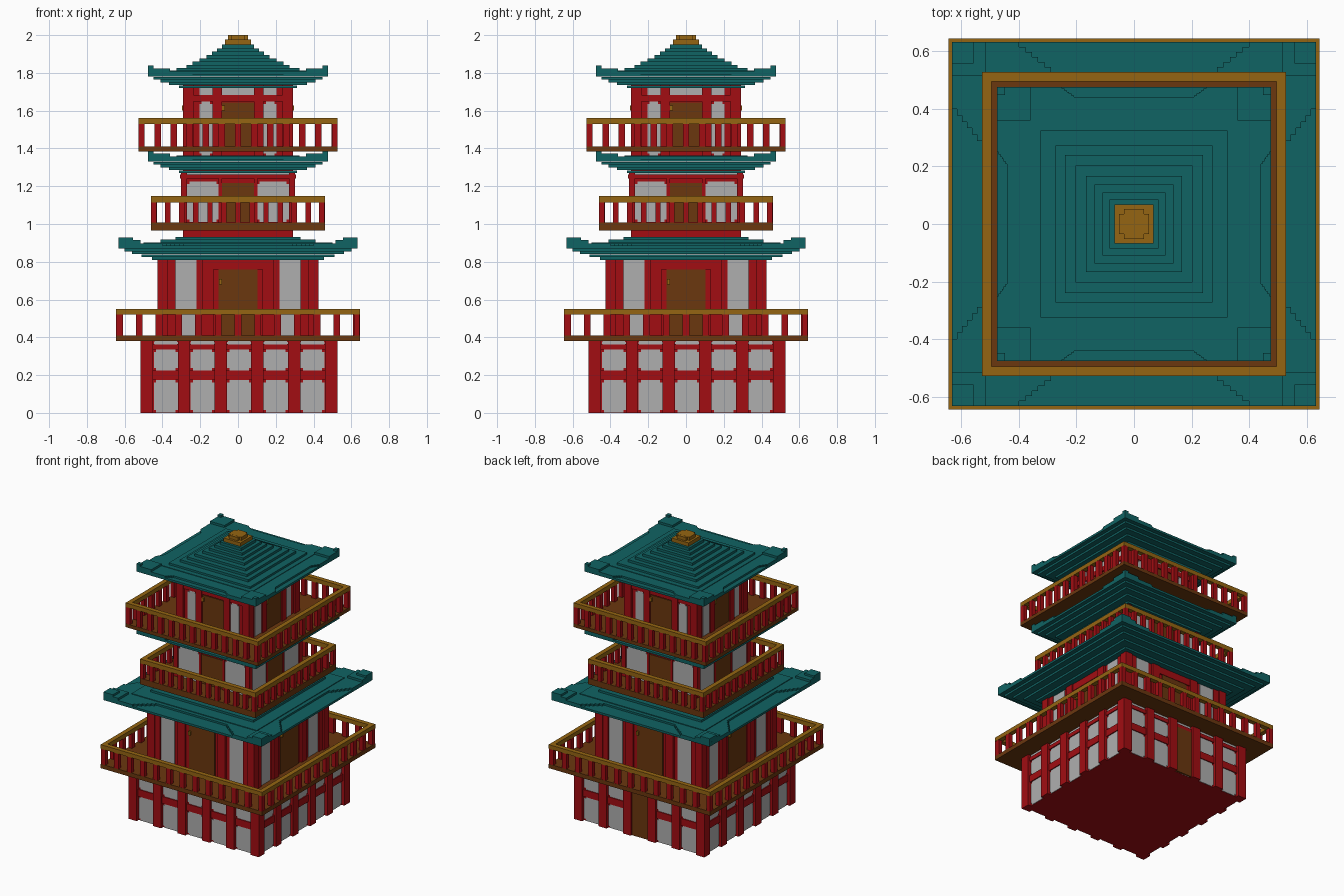
import bpy, bmesh, math
from mathutils import Matrix, Vector

if "Cube" in bpy.data.objects:
    bpy.data.objects.remove(bpy.data.objects["Cube"])


def material(name, rgb):
    m = bpy.data.materials.new(name)
    m.use_nodes = True
    m.diffuse_color = (*rgb, 1)
    m.node_tree.nodes["Principled BSDF"].inputs["Base Color"].default_value = (*rgb, 1)
    return m


RED = material("red_lacquer", (0.36, 0.004, 0.006))
WHITE = material("plaster_white", (0.43, 0.43, 0.43))
TEAL = material("teal_tile", (0.005, 0.125, 0.125))
GOLD = material("gold_wood", (0.30, 0.13, 0.006))
BROWN = material("brown_wood", (0.145, 0.038, 0.0045))


def make(name, mat, boxes, prisms=(), turns=1, offset=0.0):
    """Join boxes (x0,x1,y0,y1,z0,z1) and prisms (outline,z0,z1), repeated round the z axis."""
    bm = bmesh.new()
    for x0, x1, y0, y1, z0, z1 in boxes:
        mtx = Matrix.Translation(((x0 + x1) / 2, (y0 + y1) / 2, (z0 + z1) / 2))
        bmesh.ops.create_cube(bm, size=1, matrix=mtx @ Matrix.Diagonal((x1 - x0, y1 - y0, z1 - z0, 1)))
    for outline, z0, z1 in prisms:
        face = bm.faces.new([bm.verts.new((x, y, z0)) for x, y in outline])
        top = bmesh.ops.extrude_face_region(bm, geom=[face])["geom"]
        verts = [v for v in top if isinstance(v, bmesh.types.BMVert)]
        bmesh.ops.translate(bm, verts=verts, vec=(0, 0, z1 - z0))
    base = bm.verts[:] + bm.edges[:] + bm.faces[:]
    for k in range(1, turns):
        copy = bmesh.ops.duplicate(bm, geom=base)["geom"]
        bmesh.ops.rotate(bm, verts=[g for g in copy if isinstance(g, bmesh.types.BMVert)],
                         cent=(0, 0, 0), matrix=Matrix.Rotation(k * math.pi / 2, 3, "Z"))
    bmesh.ops.translate(bm, verts=bm.verts, vec=(offset, offset, 0))
    bmesh.ops.recalc_face_normals(bm, faces=bm.faces)
    mesh = bpy.data.meshes.new(name)
    bm.to_mesh(mesh)
    bm.free()
    mesh.materials.append(mat)
    ob = bpy.data.objects.new(name, mesh)
    bpy.context.collection.objects.link(ob)
    return ob


def square(h, z0, z1):
    return (-h, h, -h, h, z0, z1)


def both(boxes):
    """Add the left-right mirror of each box."""
    return boxes + [(-b[1], -b[0], *b[2:]) for b in boxes]


def panel(x0, x1, z0, z1, wall, c=0.013):
    """Front panel plate with notched corners."""
    return [(x0, x1, -wall - 0.004, -wall + 0.01, z0 + c, z1 - c),
            (x0 + c, x1 - c, -wall - 0.004, -wall + 0.01, z0, z1)]


def balcony(name, h, z0, zfloor, zrail, ztop, width):
    make(name + "_floor", BROWN, [square(h, z0, zfloor)])
    make(name + "_rail", GOLD, [(-h, h - 0.033, -h, -h + 0.033, zrail, ztop)], turns=4)
    span = h - width / 2
    xs = [-span + i * span / 6 for i in range(12)]
    make(name + "_balusters", RED,
         [(x - width / 2, x + width / 2, -h + 0.001, -h + 0.03, zfloor, zrail) for x in xs], turns=4)


def roof(name, z, wall, h, notch_out, notch_in, depth, corner, tiers, pip):
    """Stepped eave that widens upward, dipped at mid-edge, with lifted corners and stacked tiers."""
    s = 0.015
    boxes = []
    for i, t in enumerate((0.12, 0.4, 0.65, 0.85, 1.0)):
        boxes.append(square(wall + (h - wall) * t, z + i * s, z + (i + 1) * s - (0.001 if i < 4 else 0)))
    boxes += [square(half, z + 4 * s, top) for half, top in tiers]
    # Upper eave plate with a stepped notch in the middle of each side
    n, quarter = 6, []
    for i in range(n):
        x = notch_in + (notch_out - notch_in) * (i + 1) / n
        quarter += [(x - (notch_out - notch_in) / n, -h + depth * (1 - i / n)),
                    (x, -h + depth * (1 - i / n))]
    quarter.append((notch_out, -h))
    side = [(-x, y) for x, y in reversed(quarter)] + quarter + [(h, -h)]
    outline = []
    for k in range(4):
        r = Matrix.Rotation(k * math.pi / 2, 2)
        outline += [tuple(r @ Vector(p)) for p in side]
    make(name + "_tiles", TEAL, boxes, prisms=[(outline, z + 5 * s - 0.002, z + 6 * s - 0.002)])
    tips = [(corner, h, -h, -corner, z + 5 * s, z + 0.104)]
    if pip:
        tips.append((h - 0.028, h, -h, -h + 0.028, z + 0.1, z + 0.118))
    else:
        tips.append((h - 0.075, h, -h, -h + 0.075, z + 0.1, z + 0.118))
    make(name + "_corners", TEAL, tips, turns=4)


def knob(name, x, z, wall):
    make(name, GOLD, [(x, x + 0.014, -wall - 0.016, -wall, z, z + 0.028)], turns=4)


# Ground floor: posts, beams and panels
OFF = 0.006
make("ground_walls", RED, [square(0.497, 0, 0.38)], offset=OFF)
posts = both([(0.066, 0.13, -0.521, -0.49, 0, 0.38), (0.26, 0.324, -0.521, -0.49, 0, 0.38)])
posts.append((0.455, 0.521, -0.521, -0.455, 0, 0.38))
make("ground_posts", RED, posts, turns=4, offset=OFF)
make("ground_beams", RED, [(-0.5, 0.5, -0.508, -0.49, a, b) for a, b in ((0.175, 0.225), (0.335, 0.362))],
     turns=4, offset=OFF)
pieces = []
for i in range(-2, 3):
    for a, b in ((0.001, 0.175), (0.225, 0.335), (0.362, 0.38)):
        pieces += panel(i * 0.194 - 0.064, i * 0.194 + 0.064, a, b, 0.497, 0.013 if b - a > 0.05 else 0.004)
make("ground_panels", WHITE, pieces, turns=4, offset=OFF)
make("back_door", BROWN, [(-0.064, 0.064, 0.49, 0.511, 0.001, 0.335)], offset=OFF)

# First balcony and second storey
balcony("lower_balcony", 0.645, 0.38, 0.41, 0.52, 0.55, 0.036)
make("second_walls", RED, [square(0.405, 0.4, 0.82)])
make("second_posts", RED, both([(0.13, 0.19, -0.42, -0.4, 0.4, 0.82)])
     + [(0.33, 0.405, -0.417, -0.4, 0.4, 0.82), (-0.405, -0.33, -0.417, -0.4, 0.4, 0.82),
        (0.37, 0.427, -0.427, -0.37, 0.4, 0.82)], turns=4)
make("second_lintels", RED, [(-0.13, 0.13, -0.414, -0.4, 0.76, 0.82)], turns=4)
make("second_panels", WHITE, both([(0.22, 0.33, -0.409, -0.4, 0.41, 0.812)]), turns=4)
make("second_doors", BROWN, [(-0.102, 0.102, -0.411, -0.4, 0.41, 0.76)], turns=4)
knob("second_knobs", -0.1, 0.68, 0.409)
roof("lower_roof", 0.81, 0.43, 0.632, 0.40, 0.265, 0.105, 0.515,
     [(0.5, 0.903), (0.41, 0.918), (0.33, 0.93)], False)

# Second balcony and third storey
make("third_walls", RED, [square(0.29, 0.9, 1.29)])
balcony("middle_balcony", 0.46, 0.965, 1.008, 1.115, 1.147, 0.028)
make("third_posts", RED, [(0.27, 0.303, -0.303, -0.27, 1.0, 1.28)]
     + both([(0.086, 0.102, -0.3, -0.28, 1.0, 1.25)]), turns=4)
make("third_beams", RED, [(-0.306, 0.306, -0.306, -0.28, 1.24, 1.262)], turns=4)
make("third_panels", WHITE, both(panel(0.102, 0.27, 1.01, 1.226, 0.29))
     + [(-0.27, 0.27, -0.294, -0.28, 1.262, 1.28)], turns=4)
make("third_doors", BROWN, [(-0.086, 0.086, -0.295, -0.28, 1.01, 1.218)], turns=4)
roof("middle_roof", 1.27, 0.29, 0.476, 0.25, 0.2, 0.035, 0.36,
     [(0.40, 1.351), (0.325, 1.362)], True)

# Third balcony and fourth storey
make("fourth_walls", RED, [square(0.277, 1.35, 1.75)])
balcony("upper_balcony", 0.528, 1.385, 1.41, 1.53, 1.56, 0.034)
make("fourth_posts", RED, [(0.235, 0.291, -0.291, -0.235, 1.35, 1.74)]
     + both([(0.086, 0.135, -0.291, -0.27, 1.35, 1.74)]), turns=4)
make("fourth_beams", RED, [(-0.27, 0.27, -0.286, -0.27, 1.648, 1.682)], turns=4)
make("fourth_panels", WHITE, both(panel(0.135, 0.205, 1.36, 1.648, 0.277)
     + [(0.135, 0.205, -0.281, -0.27, 1.682, 1.725)])
     + [(-0.086, 0.086, -0.281, -0.27, 1.682, 1.725)], turns=4)
make("fourth_doors", BROWN, [(-0.086, 0.086, -0.282, -0.27, 1.41, 1.642)], turns=4)
knob("fourth_knobs", -0.084, 1.6, 0.28)

# Top roof and finial
roof("top_roof", 1.72, 0.29, 0.476, 0.25, 0.2, 0.035, 0.36,
     [(0.40, 1.803), (0.36, 1.812), (0.325, 1.826), (0.272, 1.843), (0.24, 1.86), (0.204, 1.877), (0.167, 1.895),
      (0.137, 1.912), (0.11, 1.93), (0.085, 1.95)], True)
make("finial", GOLD, [square(0.068, 1.945, 1.976), (-0.052, 0.052, -0.035, 0.035, 1.97, 2.0),
                      (-0.035, 0.035, -0.052, 0.052, 1.97, 1.9995)])
